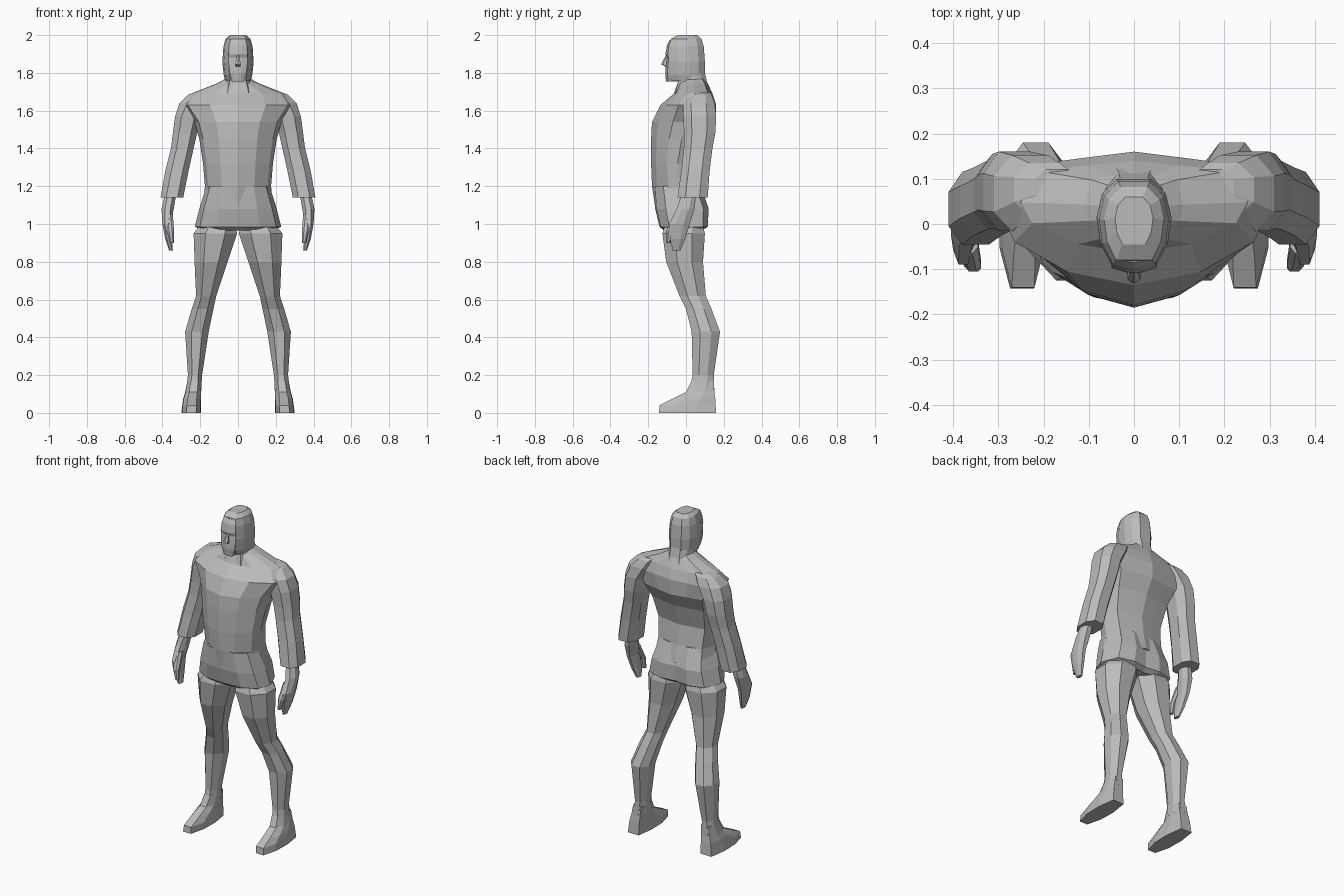
import bpy
import bmesh

cube = bpy.data.objects.get("Cube")
if cube:
    bpy.data.objects.remove(cube, do_unlink=True)

# One plain grey for the whole figure
grey = bpy.data.materials.new("plain grey")
grey.use_nodes = True
colour = (0.5, 0.5, 0.5, 1)
grey.diffuse_color = colour
grey.node_tree.nodes["Principled BSDF"].inputs["Base Color"].default_value = colour


def symmetric(half):
    """Complete a half outline, listed front to back on the +x side."""
    left_side = [(-x, y) for x, y in reversed(half) if x > 0]
    return half + left_side


def loft(name, outline, levels, mirrored=False):
    """Skin a unit outline through levels of (z, x min, x max, y front, y back)."""
    bm = bmesh.new()
    rings = []
    for z, x_min, x_max, y_front, y_back in levels:
        x_mid, x_half = (x_min + x_max) / 2, (x_max - x_min) / 2
        y_mid, y_half = (y_front + y_back) / 2, (y_back - y_front) / 2
        rings.append([bm.verts.new((x_mid + u * x_half, y_mid + v * y_half, z))
                      for u, v in outline])
    count = len(outline)
    for lower, upper in zip(rings, rings[1:]):
        for i in range(count):
            j = (i + 1) % count
            bm.faces.new((lower[i], lower[j], upper[j], upper[i]))
    bm.faces.new(rings[0])
    bm.faces.new(rings[-1])
    bmesh.ops.recalc_face_normals(bm, faces=bm.faces)
    mesh = bpy.data.meshes.new(name)
    bm.to_mesh(mesh)
    bm.free()
    mesh.materials.append(grey)
    part = bpy.data.objects.new(name, mesh)
    bpy.context.collection.objects.link(part)
    if mirrored:
        mirror = part.modifiers.new("Mirror", "MIRROR")
        mirror.use_axis[0] = True
        mirror.use_mirror_merge = False


def centred(levels):
    """Expand (z, half width, y front, y back) to full level tuples."""
    return [(z, -width, width, front, back) for z, width, front, back in levels]


# Cross-section outlines
torso_outline = symmetric([(0, -1), (.5, -.8), (.9, -.35), (1, .1), (.85, .78), (.4, .9), (0, 1)])
hem_outline = symmetric([(0, -1), (.5, -.95), (.88, -.6), (1, 0), (.82, .8), (.4, 1), (0, .9)])
sleeve_outline = symmetric([(.5, -1), (1, -.5), (1, .45), (.5, 1)])
limb_outline = symmetric([(.45, -1), (1, -.4), (1, .4), (.45, 1)])
foot_outline = symmetric([(.5, -1), (.95, -.4), (1, .3), (.7, 1)])
head_outline = symmetric([(.6, -1), (.9, -.5), (1, .1), (.85, .65), (.45, 1)])
face_outline = symmetric([(0, -1), (.45, -.9), (1, -.65), (1, 1)])

# Shirt body with wedge-shaped chest, hollow lower back and broad sloping shoulders
loft("shirt_body", torso_outline, centred([
    (1.1, .185, -.165, .11),
    (1.2, .175, -.18, .085),
    (1.32, .185, -.185, .07),
    (1.45, .205, -.185, .11),
    (1.54, .23, -.18, .16),
    (1.63, .295, -.135, .16),
    (1.69, .25, -.065, .14),
    (1.745, .11, -.045, .115),
    (1.77, .065, -.035, .1),
]))
# Shirt hem hanging over the hips
loft("shirt_hem", hem_outline, centred([
    (.965, .18, -.115, .085),
    (.985, .229, -.14, .115),
    (1.08, .205, -.163, .12),
    (1.2, .168, -.17, .08),
]))

# Sleeves, flaring at the cuff
loft("sleeves", sleeve_outline, [
    (1.14, .29, .41, -.045, .115),
    (1.28, .262, .385, -.025, .125),
    (1.4, .235, .355, -.012, .14),
    (1.48, .217, .345, -.01, .155),
    (1.57, .195, .333, -.015, .16),
    (1.64, .15, .31, -.015, .152),
    (1.685, .13, .265, .02, .135),
    (1.7, .12, .22, .045, .12),
], mirrored=True)

# Hands with the fingers curving forward, and thumbs
loft("hands", limb_outline, [
    (.86, .345, .365, -.07, -.03),
    (.92, .35, .385, -.085, -.005),
    (1, .355, .4, -.09, .02),
    (1.08, .34, .405, -.05, .045),
    (1.17, .325, .385, -.02, .055),
], mirrored=True)
loft("thumbs", limb_outline, [
    (.9, .338, .36, -.105, -.08),
    (.96, .338, .375, -.105, -.07),
    (1.05, .345, .39, -.065, -.02),
], mirrored=True)

# Trouser legs, slanting outward with bent knees and full calves
loft("legs", limb_outline, [
    (.12, .195, .275, .02, .15),
    (.2, .19, .265, .035, .147),
    (.43, .155, .28, .03, .18),
    (.55, .13, .245, 0, .135),
    (.62, .115, .222, -.035, .105),
    (.8, .055, .23, -.105, .09),
    (.95, .005, .235, -.125, .1),
    (1.02, .02, .18, -.1, .08),
], mirrored=True)

# Shoes
loft("shoes", foot_outline, [
    (0, .195, .3, -.143, .16),
    (.04, .195, .295, -.14, .157),
    (.075, .195, .29, -.07, .155),
    (.11, .195, .28, 0, .15),
    (.17, .192, .268, .03, .147),
], mirrored=True)

# Neck, hooded head and the face set into it
loft("neck", head_outline, centred([
    (1.68, .1, -.06, .135),
    (1.745, .075, -.042, .113),
    (1.8, .068, -.04, .1),
    (1.86, .06, -.04, .095),
]))
loft("hood", head_outline, centred([
    (1.76, .068, -.075, .098),
    (1.79, .076, -.088, .1),
    (1.86, .083, -.09, .1),
    (1.94, .077, -.09, .094),
    (1.98, .066, -.08, .082),
    (2, .042, -.045, .06),
]))
loft("face", face_outline, centred([
    (1.755, .03, -.106, -.04),
    (1.8, .044, -.11, -.04),
    (1.83, .048, -.108, -.04),
    (1.88, .05, -.102, -.04),
    (1.9, .05, -.109, -.04),
    (1.95, .047, -.1, -.04),
    (1.975, .04, -.085, -.04),
]))
loft("nose", face_outline, centred([
    (1.835, .013, -.112, -.08),
    (1.845, .014, -.132, -.08),
    (1.895, .007, -.106, -.08),
]))
